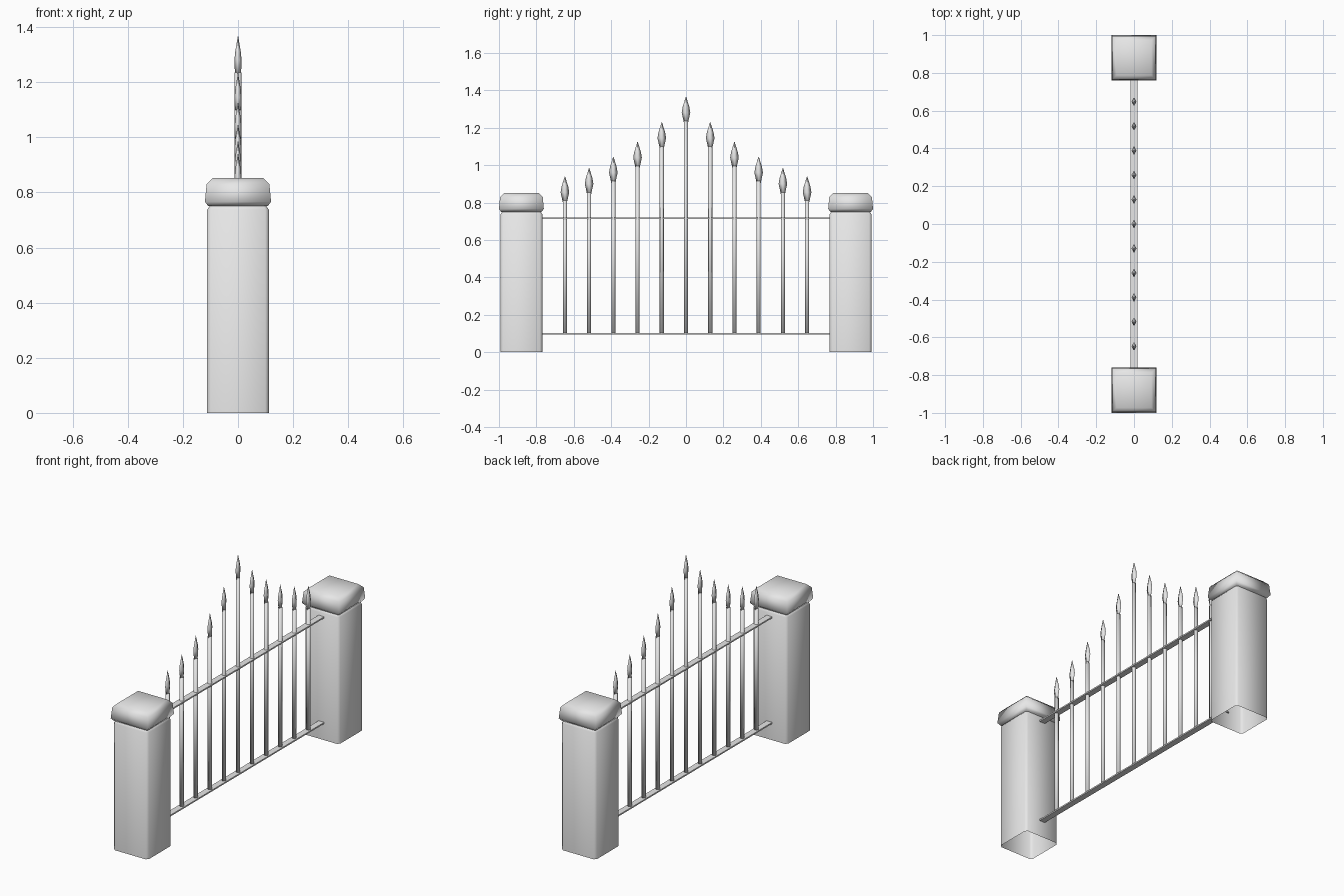
import bpy
import bmesh
import math

cube = bpy.data.objects.get("Cube")
if cube:
    bpy.data.objects.remove(cube, do_unlink=True)

grey = bpy.data.materials.new("light_grey")
grey.use_nodes = True
grey.diffuse_color = (0.8, 0.8, 0.8, 1)
grey.node_tree.nodes["Principled BSDF"].inputs["Base Color"].default_value = (0.8, 0.8, 0.8, 1)


def loft(name, rings, location=(0, 0, 0), cap_start=True, cap_end=True, smooth=True):
    """Skin a stack of equal-sized point rings, bottom to top."""
    bm = bmesh.new()
    loops = [[bm.verts.new(p) for p in ring] for ring in rings]
    n = len(loops[0])
    for low, high in zip(loops, loops[1:]):
        for i in range(n):
            j = (i + 1) % n
            bm.faces.new((low[i], low[j], high[j], high[i]))
    if cap_start:
        bm.faces.new(loops[0][::-1])
    if cap_end:
        bm.faces.new(loops[-1])
    for face in bm.faces:
        face.smooth = smooth
    mesh = bpy.data.meshes.new(name)
    bm.to_mesh(mesh)
    bm.free()
    mesh.materials.append(grey)
    obj = bpy.data.objects.new(name, mesh)
    obj.location = location
    bpy.context.collection.objects.link(obj)
    return obj


def square(half, z):
    return [(sx * half, sy * half, z) for sx, sy in ((-1, -1), (1, -1), (1, 1), (-1, 1))]


def cut_square(half, cut, z):
    """Square ring with chamfered corners."""
    a, b = half, half - cut
    return [(-b, -a, z), (b, -a, z), (a, -b, z), (a, b, z),
            (b, a, z), (-b, a, z), (-a, b, z), (-a, -b, z)]


def oval(rx, ry, z, sides):
    angles = [2 * math.pi * i / sides for i in range(sides)]
    return [(rx * math.cos(a), ry * math.sin(a), z) for a in angles]


# Stone posts, open underneath, with chunky caps
for side, label in ((-1, "front"), (1, "back")):
    place = (0, side * 0.88, 0)
    loft(label + "_post",
         [cut_square(0.112, 0.013, 0), cut_square(0.112, 0.013, 0.737), cut_square(0.1, 0.008, 0.755)],
         place, cap_start=False)
    loft(label + "_post_cap",
         [square(0.108, 0.75), square(0.12, 0.766), square(0.114, 0.83), square(0.092, 0.852)],
         place)

# Flat horizontal rails
for label, z in (("lower", 0.1), ("upper", 0.715)):
    rail = [[(sx * 0.018, y, z + sz * 0.004) for sx, sz in ((-1, -1), (-1, 1), (1, 1), (1, -1))]
            for y in (0.775, -0.775)]
    loft(label + "_rail", rail[::-1], smooth=False)

# Pickets rise towards the middle, each with a leaf-shaped spearhead
tips = [1.366, 1.23, 1.125, 1.045, 0.985, 0.94]
for i in range(-5, 6):
    tip = tips[abs(i)]
    place = (0, i * 0.1295, 0)
    loft(f"picket_{i + 6}", [oval(0.012, 0.011, z, 8) for z in (0.1, tip - 0.13)], place)
    head = [(0.011, 0.011, 0.14), (0.013, 0.023, 0.085), (0.01, 0.018, 0.055), (0.001, 0.001, 0)]
    loft(f"spearhead_{i + 6}", [oval(rx, ry, tip - drop, 4) for rx, ry, drop in head], place)
